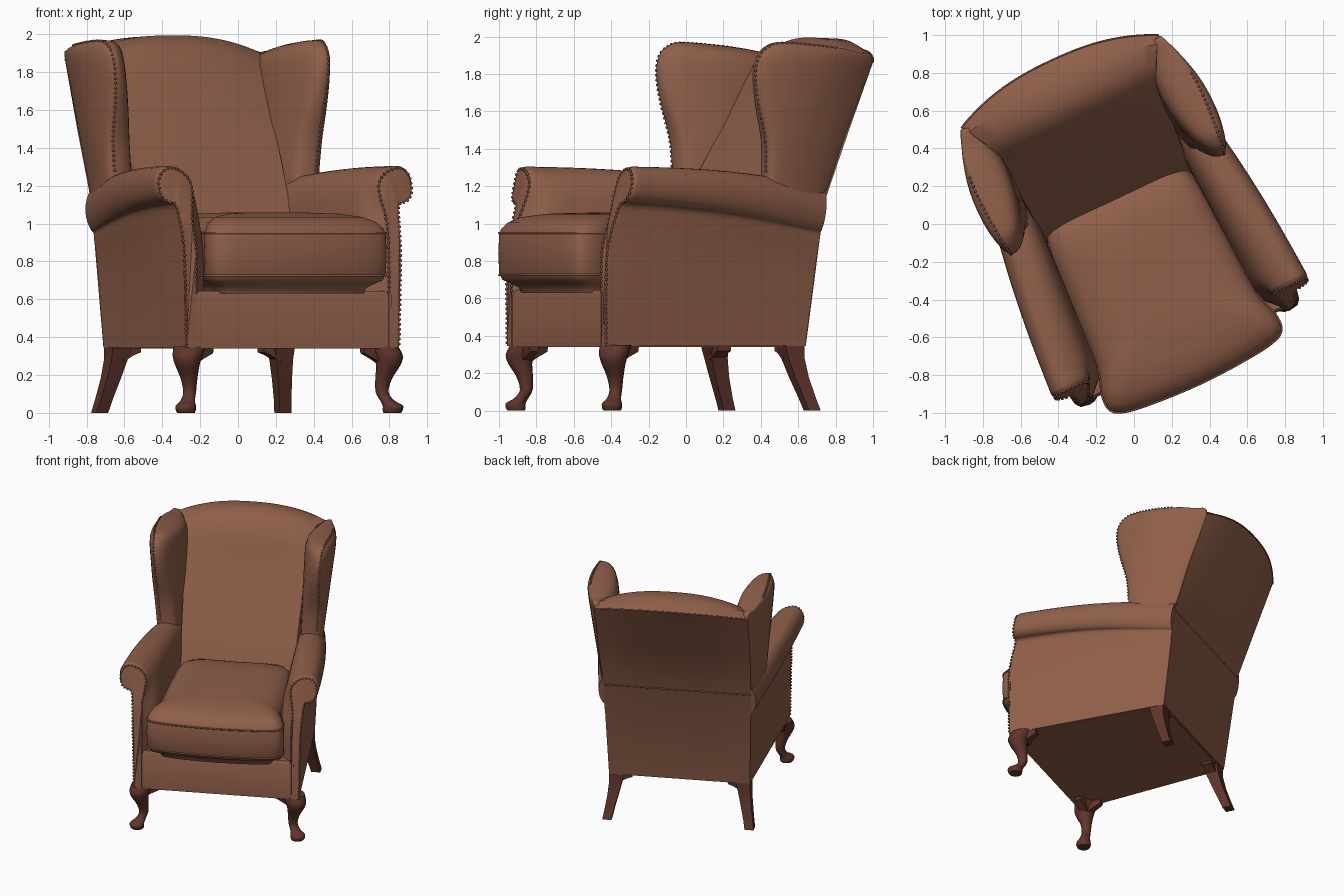
import bpy, bmesh, math
from mathutils import Matrix, Vector

if bpy.data.objects.get("Cube"):
    bpy.data.objects.remove(bpy.data.objects["Cube"])

# The chair is built symmetric about x = 0, then turned on the floor
TURN = Matrix.Rotation(math.radians(25.2), 4, 'Z') @ Matrix.Translation((-0.033, 0, 0))


def material(name, rgb):
    m = bpy.data.materials.new(name)
    m.use_nodes = True
    m.diffuse_color = (*rgb, 1)
    m.node_tree.nodes["Principled BSDF"].inputs["Base Color"].default_value = (*rgb, 1)
    return m


LEATHER = material("brown leather", (0.275, 0.114, 0.067))
WOOD = material("dark wood", (0.115, 0.036, 0.024))
STUD = material("dark studs", (0.21, 0.084, 0.05))


def finish(name, bm, mat, angle=40):
    bmesh.ops.recalc_face_normals(bm, faces=bm.faces)
    bm.transform(TURN)
    me = bpy.data.meshes.new(name)
    bm.to_mesh(me)
    bm.free()
    me.materials.append(mat)
    ob = bpy.data.objects.new(name, me)
    bpy.context.collection.objects.link(ob)
    bpy.ops.object.select_all(action='DESELECT')
    ob.select_set(True)
    bpy.context.view_layer.objects.active = ob
    bpy.ops.object.shade_smooth_by_angle(angle=math.radians(angle))


def loft(bm, rings):
    """Skin a list of equal closed rings and cap both ends."""
    rows = [[bm.verts.new(p) for p in r] for r in rings]
    n = len(rows[0])
    for a, b in zip(rows, rows[1:]):
        for i in range(n):
            j = (i + 1) % n
            bm.faces.new((a[i], a[j], b[j], b[i]))
    for r in (rows[0], rows[-1]):
        cap = bm.faces.new(r)
        bmesh.ops.triangulate(bm, faces=[cap])


def spline(pts, n=4, closed=False):
    """Smooth curve through the points."""
    pts = [Vector(p) for p in pts]
    k = len(pts)
    out = []
    for i in range(k if closed else k - 1):
        idx = [i - 1, i, i + 1, i + 2]
        idx = [q % k if closed else min(max(q, 0), k - 1) for q in idx]
        a, b, c, d = (pts[q] for q in idx)
        for s in range(n):
            t = s / n
            out.append(0.5 * (2 * b + (c - a) * t + (2 * a - 5 * b + 4 * c - d) * t ** 2
                              + (3 * b - a - 3 * c + d) * t ** 3))
    return out if closed else out + [pts[-1]]


def lerp(a, b, t):
    return a + (b - a) * t


def step(t):
    t = min(max(t, 0), 1)
    return t * t * (3 - 2 * t)


def tube(name, pts, r, closed=False):
    cu = bpy.data.curves.new(name, 'CURVE')
    cu.dimensions = '3D'
    cu.bevel_depth, cu.bevel_resolution = r, 1
    sp = cu.splines.new('POLY')
    sp.points.add(len(pts) - 1)
    for p, q in zip(sp.points, pts):
        p.co = (*(TURN @ Vector(q)), 1)
    sp.use_cyclic_u = closed
    cu.materials.append(LEATHER)
    bpy.context.collection.objects.link(bpy.data.objects.new(name, cu))


# Seat base
bm = bmesh.new()
plan = [(-.58, -.745), (.58, -.745), (.5, .46), (-.5, .46)]
loft(bm, [[(x, y, z) for x, y in plan] for z in (.34, .62)]
     + [[(x * .99, y * .98, .645) for x, y in plan]])
finish("seat_base", bm, LEATHER)

# Backrest: a side profile (y, z, half width, rear bulge, crest rise) swept across
profile = [(.474, .345, .53, 0, 0), (.574, 1.12, .555, 0, 0), (.71, 1.5, .572, .05, .02),
           (.85, 1.865, .577, .12, .07), (.81, 1.905, .55, .06, .085), (.72, 1.905, .5, .02, .09),
           (.64, 1.86, .47, 0, .08), (.575, 1.76, .46, 0, .05), (.445, 1.52, .45, 0, .01),
           (.31, 1.3, .44, 0, 0), (.18, 1.05, .43, 0, 0), (.09, .85, .42, 0, 0), (.09, .4, .42, 0, 0)]
bm = bmesh.new()
rings = []
for i in range(25):
    s = i / 12 - 1
    k = 1 - abs(s) ** 2.4
    rings.append([(s * w, y + b * k, z + c * k) for y, z, w, b, c in profile])
loft(bm, rings)
finish("backrest", bm, LEATHER, 35)
tube("back_seam", [(-.55, .572, 1.12), (.55, .572, 1.12)], .007)
tube("crest_piping", [r[3] for r in rings], .005)

# Cushion
outline = spline([(0, -.915), (.3, -.9), (.45, -.875), (.505, -.83), (.505, -.74), (.465, -.6), (.445, -.2),
                  (.42, .1), (.3, .2), (0, .2), (-.3, .2), (-.42, .1), (-.445, -.2), (-.465, -.6),
                  (-.505, -.74), (-.505, -.83), (-.45, -.875), (-.3, -.9)], 4, True)
levels = [(.82, .63), (.84, .66), (.92, .685), (.975, .70), (1, .735), (1.008, .84), (1, .945),
          (.985, .97), (.93, 1.005), (.82, 1.034), (.62, 1.052), (.35, 1.058), (.1, 1.06)]
bm = bmesh.new()
loft(bm, [[(p.x * s, -.37 + (p.y + .37) * s, z) for p in outline] for s, z in levels])
finish("seat_cushion", bm, LEATHER, 60)
for name, z in (("cushion_top_piping", .95), ("cushion_lower_piping", .725)):
    tube(name, [(p.x, p.y, z) for p in outline], .006, True)

# Arm sections (half width, z) at the front and at the back
front_arm = spline([(.47, .345), (.47, .64), (.47, .85), (.475, 1.0), (.49, 1.13), (.53, 1.23), (.605, 1.29),
                    (.685, 1.305), (.735, 1.27), (.75, 1.21), (.738, 1.15), (.70, 1.115), (.655, 1.10),
                    (.64, 1.0), (.63, .8), (.62, .345)], 3)
back_arm = spline([(.40, .345), (.40, .64), (.40, .85), (.40, 1.0), (.405, 1.1), (.425, 1.17), (.47, 1.205),
                   (.525, 1.20), (.57, 1.155), (.592, 1.08), (.585, 1.01), (.565, .965), (.552, .95),
                   (.55, .9), (.54, .8), (.53, .345)], 3)


def arm_front(z):
    return -.75 + .105 * step((z - .8) / .5)


def arm_ring(side, t):
    """One section; the inner wall narrows and the roll rounds off at the front."""
    ring = []
    edge = 1 - step(t / .02)
    for i, (f, b) in enumerate(zip(front_arm, back_arm)):
        p = f.lerp(b, t)
        swell = .025 * math.sin(math.pi * t) * step((p.y - .5) / .6)
        y = lerp(arm_front(f.y), .471 + (b.y - .345) * .13, t)
        x, z = p.x + (swell if i > 20 else 0), p.y + swell
        if i < 20:
            x += .085 * (1 - step(t / .1)) * (1 - step((f.y - 1.0) / .3))
        x = lerp(x, .63, .1 * edge)
        z -= .012 * edge * step((f.y - 1.1) / .15)
        ring.append((side * x, y, z))
    return ring


# Wing outline (y, z) and the inner and outer skins
wing_outline = spline([(.22, 1.1), (.21, 1.28), (.2, 1.45), (.15, 1.65), (.13, 1.8), (.15, 1.9),
                       (.21, 1.955), (.3, 1.97), (.55, 1.95), (.75, 1.915), (.845, 1.865),
                       (.69, 1.47), (.555, 1.12), (.4, 1.06)], 4, True)


def wing_point(side, p, s, outer):
    q = Vector((.42, 1.55)).lerp(p, s)
    h = min(max((q.y - 1.2) / .7, 0), 1)
    t = min(max((q.x - .15) / (.44 + (q.y - 1.15) * .36), 0), 1)
    xo = lerp(.61 + .06 * t - .11 * t * t, .655 + .21 * t - .285 * t * t, h)
    xi = lerp(.485 - .1 * t, .56 - .36 * t + .3 * t * t, h)
    mid = lerp(xi, xo, .6 + .35 * t)
    x = mid + ((xo if outer else xi) - mid) * math.sqrt(max(0, 1 - s ** 12))
    return (side * x, q.x, q.y)


# Cabriole leg: outward lean, z, radius
cabriole = spline([(-.035, .35, .085), (-.012, .30, .078), (-.012, .25, .064), (-.03, .18, .044),
                   (-.036, .11, .034), (-.015, .065, .038), (.006, .04, .053), (.006, .015, .053),
                   (.004, 0, .046)], 3)

for side, word in ((1, "left"), (-1, "right")):
    bm = bmesh.new()
    loft(bm, [arm_ring(side, t) for t in (0, .007, .014, .025, .05, .075, .1)]
         + [arm_ring(side, i / 12) for i in range(2, 13)])
    finish(word + "_arm", bm, LEATHER, 45)

    bm = bmesh.new()
    steps = [.15, .4, .6, .75, .86, .92, .96, .985, .996]
    rings = [[wing_point(side, p, s, True) for p in wing_outline] for s in steps + [1]]
    rings += [[wing_point(side, p, s, False) for p in wing_outline] for s in reversed(steps)]
    loft(bm, rings)
    finish(word + "_wing", bm, LEATHER, 60)

    # Studs along the arm front and the wing edge
    edge = [Vector(p) for p in arm_ring(side, 0)[3:]]
    rim = [Vector(wing_point(side, p, .99, True)) for p in wing_outline[4:34]]
    bm = bmesh.new()
    for path in (edge, rim):
        gap = 0
        for a, b in zip(path, path[1:]):
            length = (b - a).length
            while gap < length:
                bmesh.ops.create_icosphere(bm, subdivisions=1, radius=.009,
                                           matrix=Matrix.Translation(a.lerp(b, gap / length)))
                gap += .026
            gap -= length
    finish(word + "_studs", bm, STUD, 80)

    # Front leg with its two knee brackets
    bm = bmesh.new()
    rings = []
    for d, z, r in cabriole:
        cx, cy = side * (.598 + d), -.70 - d
        rings.append([(cx + r * math.cos(a), cy + r * math.sin(a), z)
                      for a in (math.tau * i / 16 for i in range(16))])
    loft(bm, rings)
    for dx, dy in ((-side, 0), (0, 1)):
        sect = []
        for along, low, w in ((.0, .24, .045), (.07, .285, .04), (.13, .315, .03)):
            cx, cy = side * .57 + dx * along, -.675 + dy * along
            sect.append([(cx + dy * e, cy + dx * e, z)
                         for e, z in ((-w, .345), (w, .345), (w * .7, low), (-w * .7, low))])
        loft(bm, sect)
    finish(word + "_front_leg", bm, WOOD, 50)

    # Back leg, square and raked, with a small inner bracket
    bm = bmesh.new()
    rings = []
    for x, y, z, w in ((.475, .41, .345, .056), (.483, .42, .28, .047), (.5, .447, .18, .04),
                       (.522, .485, .07, .035), (.535, .51, 0, .034)):
        rings.append([(side * x + i * w, y + j * w, z) for i, j in ((-1, -1), (1, -1), (1, 1), (-1, 1))])
    loft(bm, rings)
    loft(bm, [[(side * x, y, z) for y, z in ((.37, .345), (.45, .345), (.45, low), (.37, low))]
              for x, low in ((.46, .27), (.40, .305), (.36, .32))])
    finish(word + "_back_leg", bm, WOOD, 35)
